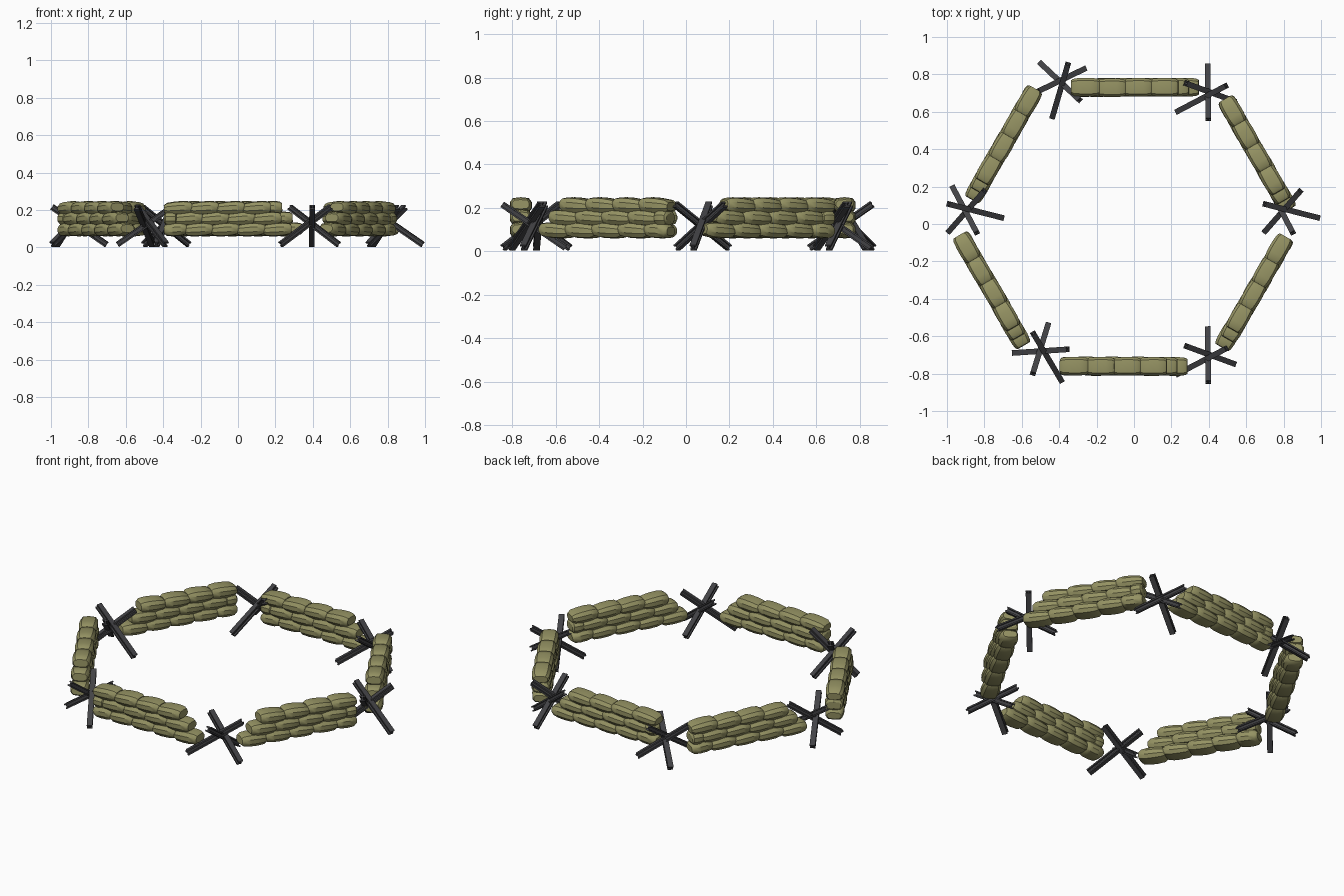
import bpy, math, random
from mathutils import Vector, Matrix

if "Cube" in bpy.data.objects:
    bpy.data.objects.remove(bpy.data.objects["Cube"])

random.seed(4)


def material(name, rgb):
    m = bpy.data.materials.new(name)
    m.diffuse_color = (*rgb, 1)
    m.use_nodes = True
    m.node_tree.nodes["Principled BSDF"].inputs["Base Color"].default_value = m.diffuse_color
    return m


OLIVE = material("olive_canvas", (0.30, 0.29, 0.125))
STEEL = material("dark_steel", (0.055, 0.055, 0.06))


def make_object(name, verts, faces, mat, angle):
    me = bpy.data.meshes.new(name)
    me.from_pydata(verts, [], faces)
    me.materials.append(mat)
    ob = bpy.data.objects.new(name, me)
    bpy.context.collection.objects.link(ob)
    bpy.ops.object.select_all(action='DESELECT')
    ob.select_set(True)
    bpy.context.view_layer.objects.active = ob
    if angle:
        bpy.ops.object.shade_smooth_by_angle(angle=math.radians(angle))
    return ob


def loft(rings, verts, faces):
    """Append a capped skin through equal-sized rings of points."""
    base, n = len(verts), len(rings[0])
    for r in rings:
        verts.extend(r)
    for i in range(len(rings) - 1):
        for j in range(n):
            a, b = base + i * n + j, base + i * n + (j + 1) % n
            faces.append((a, b, b + n, a + n))
    faces.append(tuple(base + j for j in reversed(range(n))))
    faces.append(tuple(base + (len(rings) - 1) * n + j for j in range(n)))


# Sandbag: octagonal section, pinched ends, slightly tilted like a settled bag
SECTION = [(1, -.35), (1, .35), (.72, .88), (0, 1), (-.72, .88), (-1, .35),
           (-1, -.35), (-.72, -.88), (0, -1), (.72, -.88)]


def add_bag(x0, x1, z, frame, verts, faces):
    ln, mid = x1 - x0, (x0 + x1) / 2
    tilt = math.radians(-4 if ln > .1 else 0)
    local = (Matrix.Translation((mid, random.uniform(-.002, .002), z))
             @ Matrix.Rotation(tilt, 4, 'Y'))
    rings = []
    for t, sy, sz in ((-.5, .74, .55), (-.38, .93, .88), (-.1, 1, 1),
                      (.2, 1, 1), (.42, .92, .86), (.5, .78, .6)):
        rings.append([frame @ local @ Vector((t * (ln + .012), y * sy * .050, h * sz * .036))
                      for y, h in SECTION])
    loft(rings, verts, faces)


# Sandbag walls: three rows flush at the start, stepped back at the far end
def sandbag_wall(name, x, y, angle):
    frame = Matrix.Translation((x, y, 0)) @ Matrix.Rotation(math.radians(angle), 4, 'Z')
    verts, faces = [], []
    for z, first in ((.096, .11), (.154, .056), (.211, 0)):
        if first:
            add_bag(0, first, z, frame, verts, faces)
        for i in range(4):
            add_bag(first + .14 * i, first + .14 * (i + 1), z, frame, verts, faces)
    make_object(name, verts, faces, OLIVE, 35)


sandbag_wall("sandbag_wall_front", -.39, -.76, 0)
sandbag_wall("sandbag_wall_back", -.33, .73, 0)
sandbag_wall("sandbag_wall_back_right", .49, .663, -60)
sandbag_wall("sandbag_wall_back_left", -.53, .717, -120)
sandbag_wall("sandbag_wall_front_left", -.928, -.064, -60)
sandbag_wall("sandbag_wall_front_right", .81, -.075, -120)

# Tank trap: three crossed I-beams, each from a ground end to a raised end
W, T = .015, .004
I_PROFILE = [(-W, -W), (W, -W), (W, -W + 2 * T), (T, -W + 2 * T), (T, W - 2 * T), (W, W - 2 * T),
             (W, W), (-W, W), (-W, W - 2 * T), (-T, W - 2 * T), (-T, -W + 2 * T), (-W, -W + 2 * T)]
BEAMS = [((.197, -.037, .016), (-.093, .037, .216)),
         ((-.07, .128, .016), (.06, -.118, .216)),
         ((-.092, -.112, .016), (.10, .107, .216))]


def tank_trap(name, x, y, angle):
    frame = Matrix.Translation((x, y, 0)) @ Matrix.Rotation(math.radians(angle), 4, 'Z')
    verts, faces = [], []
    for a, b in BEAMS:
        a, b = Vector(a), Vector(b)
        d = (b - a).normalized()
        side = d.cross(Vector((0, 0, 1))).normalized()
        up = side.cross(d)
        loft([[frame @ (p + side * u + up * v) for u, v in I_PROFILE] for p in (a, b)],
             verts, faces)
    make_object(name, verts, faces, STEEL, 0)


tank_trap("tank_trap_right", .79, .07, 0)
tank_trap("tank_trap_left", -.90, .07, 0)
tank_trap("tank_trap_back_right", .40, .705, 222)
tank_trap("tank_trap_front_right", .40, -.70, 222)
tank_trap("tank_trap_back_left", -.393, .765, 268)
tank_trap("tank_trap_front_left", -.50, -.675, 315)
